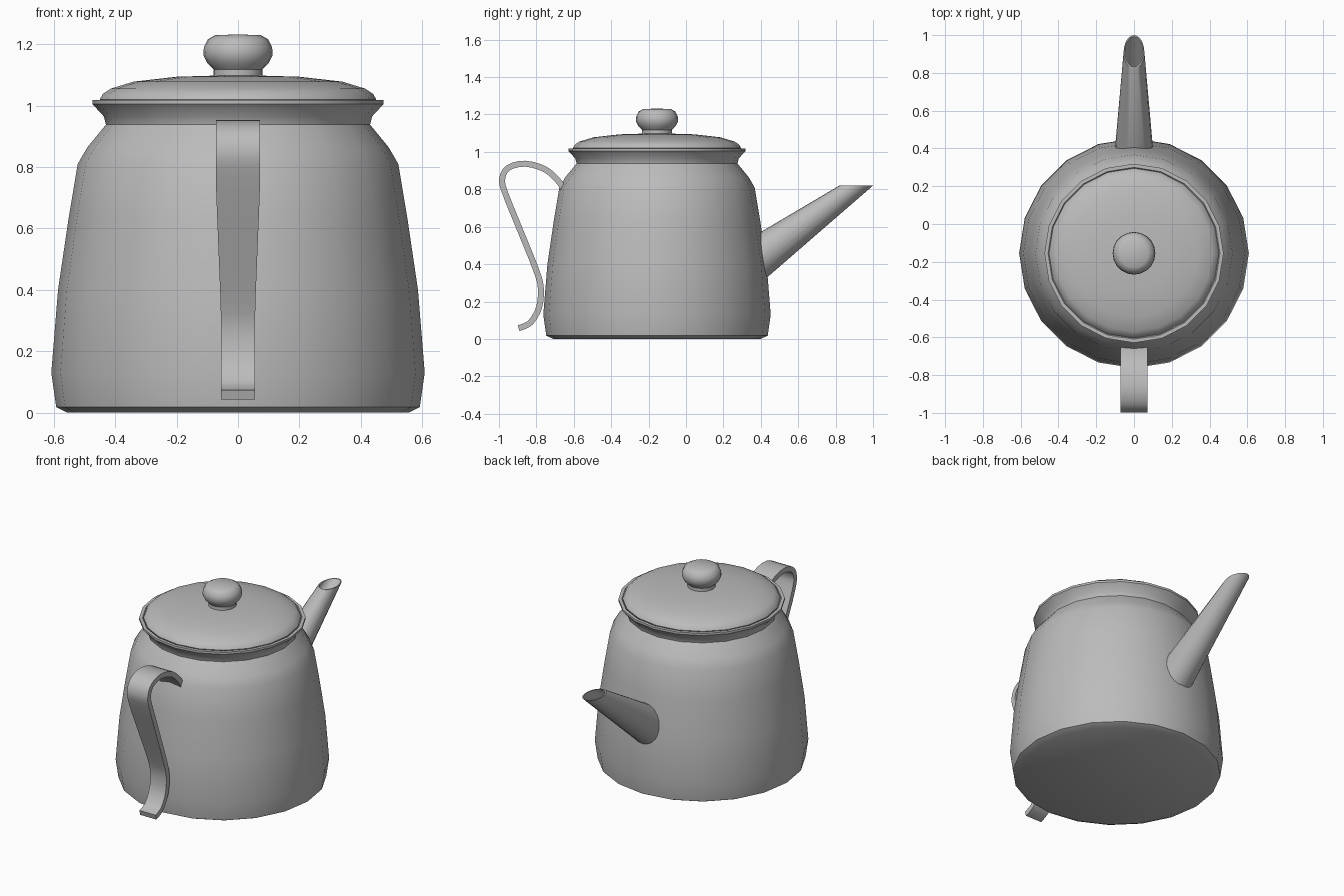
import bpy, bmesh, math
from mathutils import Vector

cube = bpy.data.objects.get("Cube")
if cube:
    bpy.data.objects.remove(cube, do_unlink=True)

BODY_Y = -0.155
SIDES = 20

grey = bpy.data.materials.new("grey_enamel")
grey.use_nodes = True
COLOUR = (0.5, 0.5, 0.5, 1)
grey.diffuse_color = COLOUR
grey.node_tree.nodes["Principled BSDF"].inputs["Base Color"].default_value = COLOUR


def loft(name, rings, angle=35, cap_ends=False):
    """Skin a list of closed rings; a ring of one point closes to a tip."""
    bm = bmesh.new()
    loops = [[bm.verts.new(p) for p in ring] for ring in rings]
    for a, b in zip(loops, loops[1:]):
        n = max(len(a), len(b))
        for i in range(n):
            j = (i + 1) % n
            if len(a) == 1:
                bm.faces.new((a[0], b[j], b[i]))
            elif len(b) == 1:
                bm.faces.new((a[i], a[j], b[0]))
            else:
                bm.faces.new((a[i], a[j], b[j], b[i]))
    if cap_ends:
        bm.faces.new(loops[0])
        bm.faces.new(loops[-1])
    bmesh.ops.recalc_face_normals(bm, faces=bm.faces)
    mesh = bpy.data.meshes.new(name)
    bm.to_mesh(mesh)
    bm.free()
    mesh.materials.append(grey)
    obj = bpy.data.objects.new(name, mesh)
    bpy.context.collection.objects.link(obj)
    bpy.ops.object.select_all(action='DESELECT')
    obj.select_set(True)
    bpy.context.view_layer.objects.active = obj
    bpy.ops.object.shade_smooth_by_angle(angle=math.radians(angle))
    return obj


def ellipse(centre, u, v, n=SIDES):
    c, u, v = Vector(centre), Vector(u), Vector(v)
    return [c + u * math.cos(t) + v * math.sin(t)
            for t in (math.tau * i / n for i in range(n))]


def lathe(name, profile):
    rings = [ellipse((0, BODY_Y, z), (r, 0, 0), (0, r, 0)) if r else [(0, BODY_Y, z)]
             for r, z in profile]
    return loft(name, rings)


# Pot body with flared rim, folded slightly inward to carry the lid
lathe("pot_body", [(0, 0), (0.555, 0), (0.592, 0.018), (0.608, 0.13), (0.586, 0.4),
                   (0.552, 0.63), (0.522, 0.81), (0.49, 0.865), (0.43, 0.938),
                   (0.437, 0.965), (0.474, 1.005), (0.474, 1.018), (0.455, 1.018),
                   (0.43, 0.99), (0, 0.99)])

# Domed lid
lathe("lid", [(0, 1.0), (0.44, 1.0), (0.45, 1.02), (0.44, 1.038), (0.415, 1.055),
              (0.34, 1.078), (0.2, 1.094), (0, 1.1)])

# Knob on its short stem
lathe("lid_knob", [(0, 1.08), (0.08, 1.08), (0.08, 1.118), (0.1, 1.138), (0.113, 1.165),
                   (0.111, 1.19), (0.098, 1.216), (0.075, 1.229), (0, 1.232)])

# Tapered hollow spout, cut level at its mouth
loft("spout", [
    ellipse((0, 0.34, 0.395), (0.106, 0, 0), (0, -0.02, 0.13)),
    ellipse((0, 0.91, 0.82), (0.055, 0, 0), (0, -0.09, 0)),
    ellipse((0, 0.912, 0.82), (0.049, 0, 0), (0, -0.08, 0)),
    ellipse((0, 0.40, 0.44), (0.09, 0, 0), (0, -0.02, 0.108)),
], cap_ends=True)

# Flat strap handle, swept along a smooth S-shaped curve
path = [(-0.64, 0.77), (-0.675, 0.835), (-0.75, 0.905), (-0.86, 0.937), (-0.95, 0.915),
        (-0.983, 0.855), (-0.965, 0.775), (-0.88, 0.565), (-0.8, 0.365), (-0.776, 0.27),
        (-0.785, 0.17), (-0.825, 0.095), (-0.865, 0.068), (-0.895, 0.058)]
points = [Vector((0, y, z)) for y, z in path]
fine = []
for i in range(len(points) - 1):
    p0, p1, p2, p3 = (points[min(max(i + k, 0), len(points) - 1)] for k in (-1, 0, 1, 2))
    for t in (0, 1 / 3, 2 / 3):
        fine.append(p1 + 0.5 * t * (p2 - p0 + t * (2 * p0 - 5 * p1 + 4 * p2 - p3
                                                  + t * (3 * p1 - p0 - 3 * p2 + p3))))
fine.append(points[-1])
sections = []
for i, p in enumerate(fine):
    tangent = (fine[min(i + 1, len(fine) - 1)] - fine[max(i - 1, 0)]).normalized()
    out = Vector((1, 0, 0)).cross(tangent) * 0.016
    # The strap narrows through its middle stretch
    f = min(max((p.z - 0.35) / 0.4, 0), 1)
    side = Vector((0.056 + 0.016 * f, 0, 0))
    sections.append([p + side + out, p - side + out, p - side - out, p + side - out])
loft("handle", sections, cap_ends=True)
